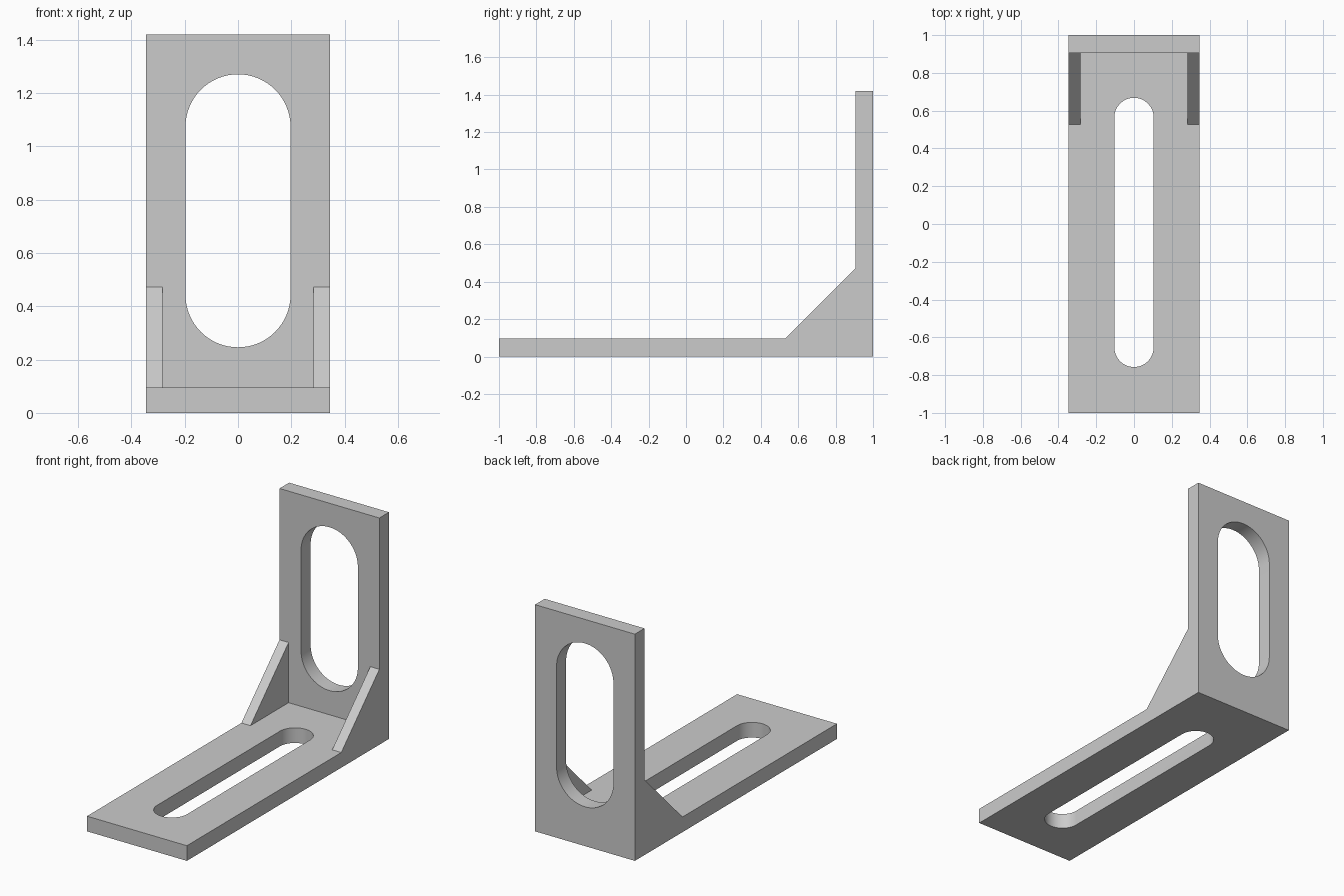
import bpy, bmesh
from math import cos, sin, pi
from mathutils import Vector

if "Cube" in bpy.data.objects:
    bpy.data.objects.remove(bpy.data.objects["Cube"], do_unlink=True)

HALF_W, THICK, HEIGHT = 0.346, 0.095, 1.42
FRONT = 1 - THICK          # front face of the upright
RIB, RIB_IN = 0.377, 0.283  # gusset leg length, inner side of the gussets

grey = bpy.data.materials.new("plain grey")
grey.use_nodes = True
grey.diffuse_color = (0.6, 0.6, 0.6, 1)
grey.node_tree.nodes["Principled BSDF"].inputs["Base Color"].default_value = (0.6, 0.6, 0.6, 1)


def prism(name, points, depth):
    """Extrude a closed outline of 3D points along the depth vector."""
    bm = bmesh.new()
    face = bm.faces.new([bm.verts.new(p) for p in points])
    grown = bmesh.ops.extrude_face_region(bm, geom=[face])["geom"]
    bmesh.ops.translate(bm, vec=Vector(depth),
                        verts=[g for g in grown if isinstance(g, bmesh.types.BMVert)])
    bmesh.ops.recalc_face_normals(bm, faces=bm.faces)
    mesh = bpy.data.meshes.new(name)
    bm.to_mesh(mesh)
    bm.free()
    mesh.materials.append(grey)
    obj = bpy.data.objects.new(name, mesh)
    bpy.context.collection.objects.link(obj)
    return obj


def side_prism(name, profile, half_width):
    return prism(name, [(-half_width, y, z) for y, z in profile], (2 * half_width, 0, 0))


def slot_outline(radius, low, high, steps=32):
    """Rounded slot running from low to high along its second axis."""
    pts = []
    for centre, start in ((high - radius, 0), (low + radius, pi)):
        for i in range(steps + 1):
            a = start + pi * i / steps
            pts.append((radius * cos(a), centre + radius * sin(a)))
    return pts


def cut(target, cutter):
    mod = target.modifiers.new("cut", 'BOOLEAN')
    mod.operation, mod.solver, mod.object = 'DIFFERENCE', 'EXACT', cutter
    bpy.context.view_layer.objects.active = target
    bpy.ops.object.modifier_apply(modifier=mod.name)
    bpy.data.objects.remove(cutter, do_unlink=True)


# Angle bracket with sloped corner, full width
bracket = side_prism("angle_bracket", [
    (-1, 0), (1, 0), (1, HEIGHT), (FRONT, HEIGHT),
    (FRONT, THICK + RIB), (FRONT - RIB, THICK), (-1, THICK)], HALF_W)

# Hollow the corner so that a gusset stays on each side
reach = RIB + 0.1
cut(bracket, side_prism("corner_cutter", [
    (FRONT, THICK), (FRONT, THICK + reach), (FRONT - reach, THICK)], RIB_IN))

# Long slot in the foot, wide slot in the upright
cut(bracket, prism("foot_slot_cutter",
    [(x, y, -0.1) for x, y in slot_outline(0.104, -0.757, 0.668)], (0, 0, 0.3)))
cut(bracket, prism("upright_slot_cutter",
    [(x, FRONT - 0.1, z) for x, z in slot_outline(0.197, 0.246, 1.27)], (0, 0.3, 0)))

# Smooth slot ends, sharp edges elsewhere
bpy.ops.object.select_all(action='DESELECT')
bracket.select_set(True)
bpy.context.view_layer.objects.active = bracket
bpy.ops.object.shade_smooth_by_angle(angle=pi / 6)
